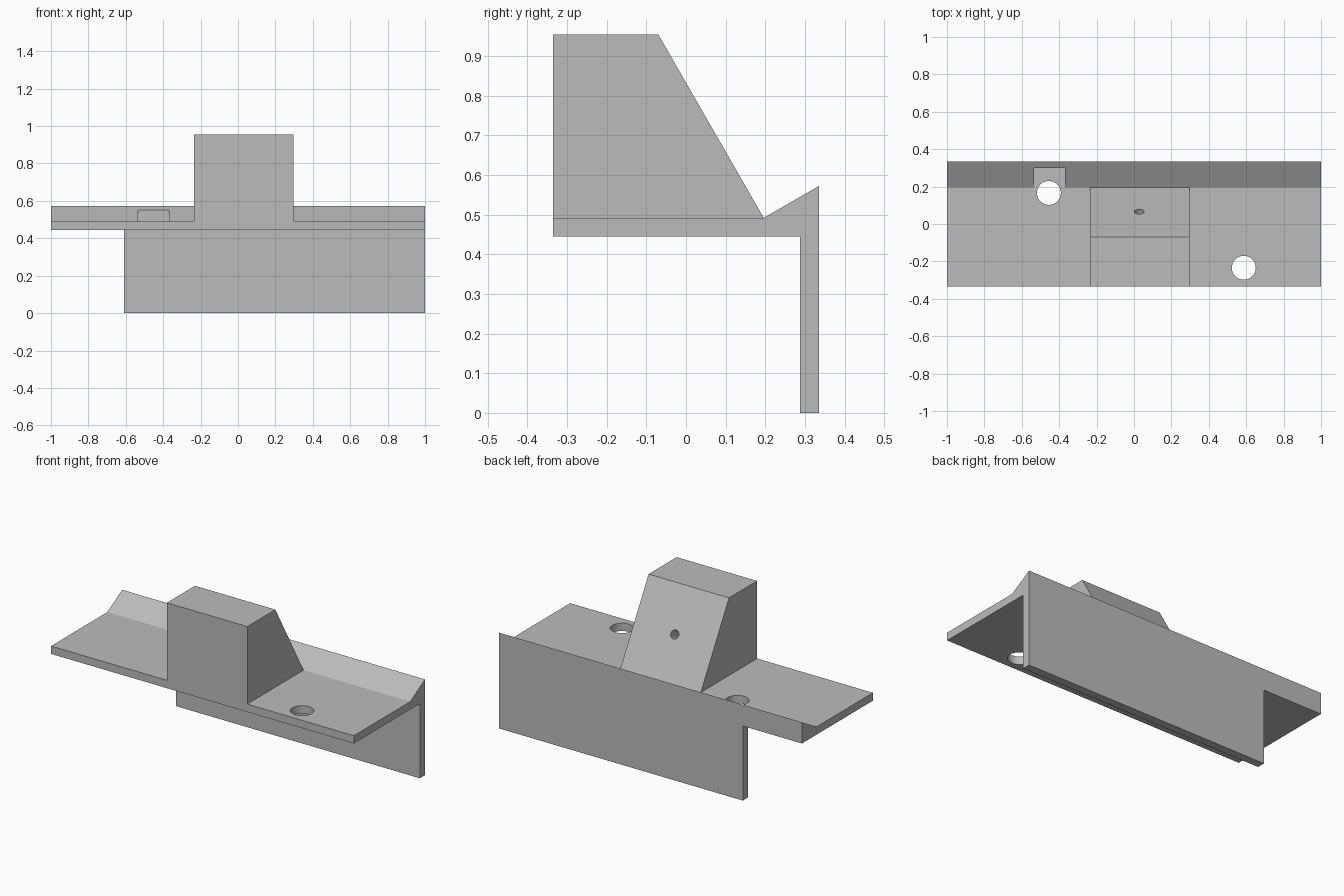
import bpy, bmesh
from mathutils import Vector

cube = bpy.data.objects.get("Cube")
if cube:
    bpy.data.objects.remove(cube)

grey = bpy.data.materials.new("plain_grey")
grey.use_nodes = True
colour = (0.5, 0.5, 0.5, 1)
grey.diffuse_color = colour
grey.node_tree.nodes["Principled BSDF"].inputs["Base Color"].default_value = colour


def finish(name, bm):
    bmesh.ops.recalc_face_normals(bm, faces=bm.faces)
    mesh = bpy.data.meshes.new(name)
    bm.to_mesh(mesh)
    bm.free()
    mesh.materials.append(grey)
    obj = bpy.data.objects.new(name, mesh)
    bpy.context.collection.objects.link(obj)
    return obj


def extrude_profile(name, points, x0, x1):
    """Sweep a (y, z) side profile from x0 to x1."""
    bm = bmesh.new()
    face = bm.faces.new([bm.verts.new((x0, y, z)) for y, z in points])
    swept = bmesh.ops.extrude_face_region(bm, geom=[face])["geom"]
    verts = [v for v in swept if isinstance(v, bmesh.types.BMVert)]
    bmesh.ops.translate(bm, verts=verts, vec=(x1 - x0, 0, 0))
    return finish(name, bm)


def drill(name, centre, axis, radius, length):
    bm = bmesh.new()
    bmesh.ops.create_cone(bm, cap_ends=True, segments=32, radius1=radius,
                          radius2=radius, depth=length)
    obj = finish(name, bm)
    obj.rotation_mode = 'QUATERNION'
    obj.rotation_quaternion = Vector(axis).to_track_quat('Z', 'Y')
    obj.location = centre
    return obj


def combine(target, tool, operation):
    tool.hide_render = True
    mod = target.modifiers.new(tool.name, 'BOOLEAN')
    mod.operation, mod.object, mod.solver = operation, tool, 'EXACT'
    bpy.context.view_layer.objects.active = target
    bpy.ops.object.modifier_apply(modifier=mod.name)
    bpy.data.objects.remove(tool)


front, back, crease = -0.335, 0.335, 0.196
under, deck, peak = 0.445, 0.492, 0.572

# Flat plate with a raised sloping rear lip
bracket = extrude_profile("bracket", [(front, under), (back, under), (back, peak),
                                      (crease, deck), (front, deck)], -1, 1)

# Hanging rear flange, shorter on one side
flange = extrude_profile("flange", [(0.287, 0), (back, 0), (back, 0.5), (0.287, 0.5)], -0.61, 1)
combine(bracket, flange, 'UNION')

# Wedge-backed block rising from the plate
block = extrude_profile("block", [(front, under), (crease, under), (crease, deck),
                                  (-0.07, 0.955), (front, 0.955)], -0.235, 0.296)
combine(bracket, block, 'UNION')

# Square notch in the lip beside the rear screw hole
notch = extrude_profile("notch", [(0.1, deck), (0.3, deck), (0.3, 0.7), (0.1, 0.7)], -0.535, -0.37)
combine(bracket, notch, 'DIFFERENCE')

# Two screw holes through the plate
for x, y in ((-0.455, 0.166), (0.587, -0.234)):
    combine(bracket, drill("screw_hole", (x, y, 0.47), (0, 0, 1), 0.064, 0.3), 'DIFFERENCE')

# Small blind hole square to the sloping face
slope = Vector((0, 0.955 - deck, crease + 0.07)).normalized()
combine(bracket, drill("slope_hole", (0.028, 0.066, 0.718), slope, 0.026, 0.4), 'DIFFERENCE')
